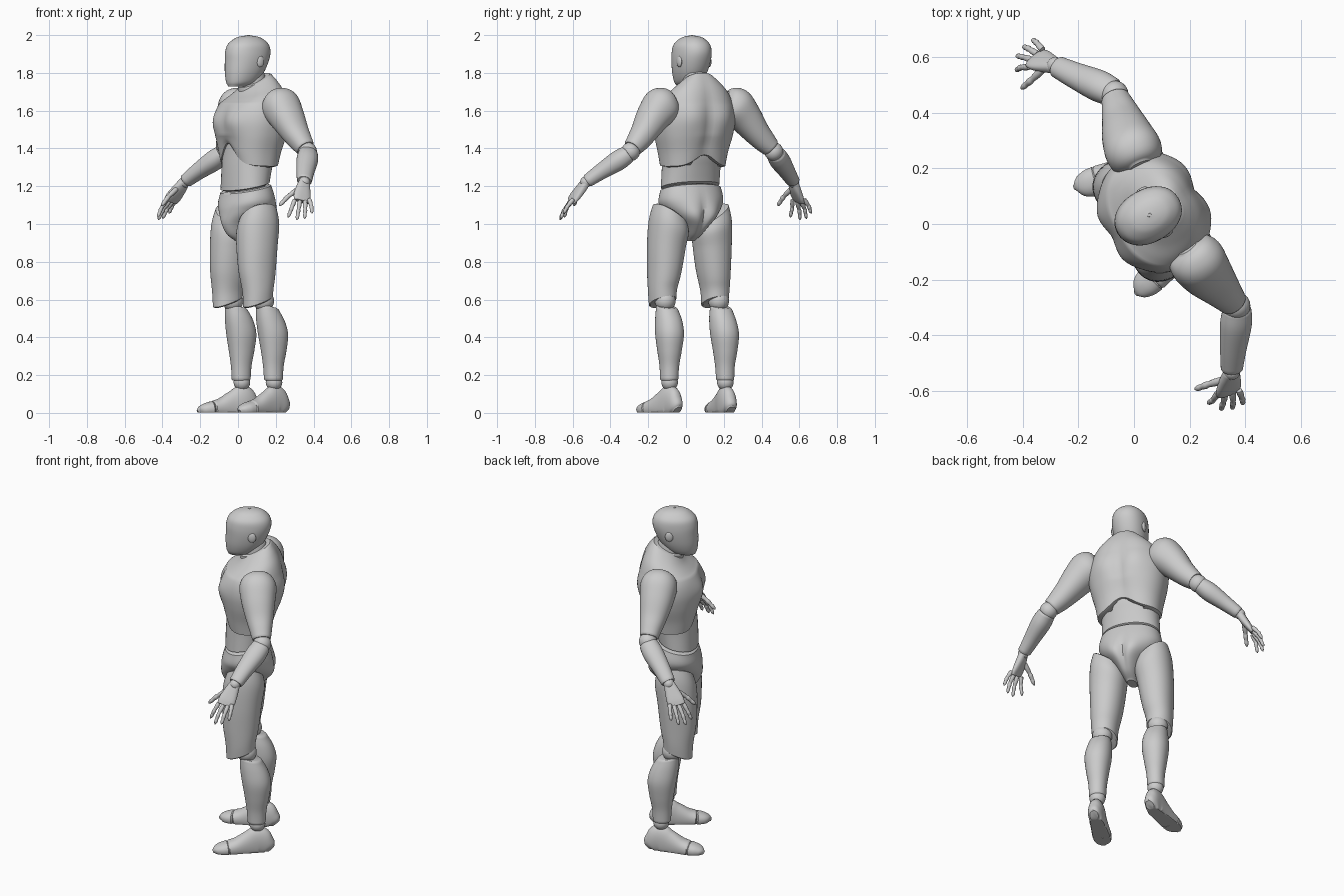
import bpy, bmesh
from math import sin, cos, pi, exp, radians
from mathutils import Vector, Matrix

TURN = radians(-60)          # the figure is modelled facing -y, then turned


def finish(name, bm, mirror, angle=40):
    bmesh.ops.recalc_face_normals(bm, faces=bm.faces)
    me = bpy.data.meshes.new(name)
    bm.to_mesh(me)
    bm.free()
    ob = bpy.data.objects.new(name, me)
    bpy.context.collection.objects.link(ob)
    ob.rotation_euler.z = TURN
    bpy.ops.object.select_all(action='DESELECT')
    ob.select_set(True)
    bpy.context.view_layer.objects.active = ob
    bpy.ops.object.shade_smooth_by_angle(angle=radians(angle))
    if mirror:
        ob.modifiers.new("mirror", 'MIRROR')
    return ob


def spline(keys, steps):
    """Catmull-Rom through rows of numbers."""
    out = []
    for i in range(len(keys) - 1):
        a, b, c, d = (keys[max(i - 1, 0)], keys[i], keys[i + 1], keys[min(i + 2, len(keys) - 1)])
        for s in range(steps):
            t = s / steps
            out.append([q + .5 * t * (r - p + t * (2 * p - 5 * q + 4 * r - w + t * (3 * (q - r) + w - p)))
                        for p, q, r, w in zip(a, b, c, d)])
    return out + [list(keys[-1])]


def loft(name, keys, ref=None, warp=None, n=2.15, sides=40, steps=5, mirror=True):
    """Skin over rings (x, y, z, half width, half depth). No ref: level rings."""
    rows = spline(keys, steps)
    pts = [Vector(r[:3]) for r in rows]
    bm = bmesh.new()
    rings = []
    last = len(rows) - 1

    def ring(i, scale, push):
        t = (pts[min(i + 1, last)] - pts[max(i - 1, 0)]).normalized()
        if ref:
            v = Vector(ref)
            v = (v - t * v.dot(t)).normalized()
            u = v.cross(t)
        else:
            u, v = Vector((1, 0, 0)), Vector((0, 1, 0))
        vs = []
        for k in range(sides):
            c, s = cos(2 * pi * k / sides), sin(2 * pi * k / sides)
            c = abs(c) ** (2 / n) * (1 if c > 0 else -1)
            s = abs(s) ** (2 / n) * (1 if s > 0 else -1)
            p = pts[i] + u * c * rows[i][3] * scale + v * s * rows[i][4] * scale + t * push
            vs.append(bm.verts.new(warp(p) if warp else p))
        rings.append(vs)

    e = min(.006, .3 * rows[0][3])
    ring(0, .9, -e)
    for i in range(last + 1):
        ring(i, 1, 0)
    ring(last, .9, min(.006, .3 * rows[-1][3]))
    for a, b in zip(rings, rings[1:]):
        for k in range(sides):
            j = (k + 1) % sides
            bm.faces.new((a[k], a[j], b[j], b[k]))
    bm.faces.new(rings[0])
    bm.faces.new(rings[-1])
    return finish(name, bm, mirror)


def ball(name, pos, r, scale=(1, 1, 1)):
    bm = bmesh.new()
    m = Matrix.Translation(pos) @ Matrix.Diagonal((*scale, 1))
    bmesh.ops.create_uvsphere(bm, u_segments=28, v_segments=16, radius=r, matrix=m)
    finish(name, bm, True)


def g(d, w):
    return exp(-(d / w) ** 2)


# head, ears, neck
loft("head", [(0, .0, 1.732, .045, .055), (0, .02, 1.752, .066, .083), (0, .038, 1.8, .084, .106),
              (0, .053, 1.86, .094, .12), (0, .06, 1.91, .095, .125), (0, .062, 1.95, .087, .113),
              (0, .064, 1.98, .06, .08), (0, .064, 1.993, .034, .046), (0, .064, 1.998, .006, .008)],
     mirror=False)
ball("ear", (.09, .085, 1.86), .03, (.35, .75, 1))
loft("neck", [(0, .105, 1.66, .075, .075), (0, .095, 1.74, .066, .07), (0, .085, 1.8, .06, .066)], mirror=False)


def collar_tilt(p):
    p.z += .35 * (p.y - .09)
    return p


loft("neck_ring", [(0, .095, 1.728, .078, .08), (0, .092, 1.748, .075, .078)], warp=collar_tilt, mirror=False)


# chest shell with chest muscles, spine groove, arched hem
def chest_shape(p):
    front = p.y < .08
    if front:
        p.y -= .022 * g(abs(p.x) - .09, .07) * g(p.z - 1.545, .07)
    else:
        p.y += .012 * g(abs(p.x) - .1, .06) * g(p.z - 1.58, .09)
        p.y -= .014 * g(p.x, .03) * g(p.z - 1.5, .16)
    if p.z > 1.64:
        p.z += (p.z - 1.64) * 4 * (p.y - .11)
    if p.z < 1.47:
        t = (1.47 - p.z) / .16
        p.z += t * (.12 * g(p.x, .09) if front else .06 * g(p.x, .08))
    return p


loft("chest", [(0, .07, 1.305, .178, .132), (0, .072, 1.38, .19, .148), (0, .08, 1.47, .212, .166),
               (0, .087, 1.55, .222, .173), (0, .092, 1.62, .212, .163), (0, .1, 1.68, .18, .138),
               (0, .108, 1.725, .13, .104), (0, .108, 1.76, .085, .078)],
     warp=chest_shape, sides=72, steps=6, n=2.3, mirror=False)


# abdomen and pelvis
def waist_tilt(p):
    p.z += .22 * (p.y - .06) * max(0, min(1, (1.34 - p.z) / .12))
    return p


loft("abdomen", [(0, .043, 1.205, .165, .112), (0, .055, 1.3, .163, .12), (0, .068, 1.38, .168, .125),
                 (0, .075, 1.46, .17, .125)], warp=waist_tilt, mirror=False)
loft("waist_core", [(0, .045, 1.15, .14, .09), (0, .045, 1.25, .14, .09)], mirror=False)


def pelvis_shape(p):
    if p.y > .06:
        p.y += .022 * g(abs(p.x) - .065, .05) * g(p.z - 1.03, .07)
        p.y -= .012 * g(p.x, .018) * g(p.z - 1.02, .09)
    p.z += .22 * (p.y - .06) * max(0, min(1, (p.z - 1.08) / .1))
    return p


loft("pelvis", [(0, .03, .915, .028, .05), (0, .035, .945, .046, .098), (0, .045, 1.0, .08, .135),
                (0, .052, 1.06, .142, .143), (0, .052, 1.12, .178, .136), (0, .047, 1.188, .17, .116)],
     warp=pelvis_shape, sides=64, mirror=False)


# legs
def thigh_cut(p):
    if p.z > .88:
        p.z += (p.z - .88) * 4 * (p.x - .13)
    if p.z < .7:
        p.z += (.7 - p.z) * 3.2 * (p.y - .02)
    return p


loft("thigh", [(.16, .03, .585, .068, .08), (.16, .03, .65, .073, .084), (.15, .03, .75, .086, .1),
               (.14, .035, .88, .098, .11), (.132, .045, .98, .1, .115), (.125, .05, 1.05, .088, .1)],
     warp=thigh_cut)
ball("knee_joint", (.163, .063, .592), .055)


def shin_cut(p):
    if p.z > .48:
        p.z += (p.z - .48) * 2.5 * (.09 - p.y)
    return p


loft("shin", [(.171, .118, .178, .046, .05), (.17, .118, .25, .05, .055), (.17, .12, .33, .062, .068),
              (.168, .117, .42, .073, .08), (.165, .1, .5, .067, .074), (.165, .085, .555, .055, .06)],
     warp=shin_cut)
ball("ankle_joint", (.17, .122, .162), .044)


def flat_sole(p):
    p.z = max(p.z, 0.002)
    return p


def foot_part(name, rows):
    loft(name, [(x, y, h * .35, w, h * .65) for x, y, w, h in rows], ref=(0, 0, 1), warp=flat_sole, n=2.2)


foot_part("foot", [(.164, .19, .026, .05), (.166, .175, .038, .09), (.17, .13, .045, .145), (.181, .075, .046, .118),
                   (.193, .01, .05, .08), (.2, -.03, .053, .066)])
foot_part("toes", [(.202, -.042, .053, .062), (.21, -.075, .048, .052), (.217, -.1, .034, .038),
                   (.22, -.115, .012, .02)])

# arms
Y = (0, 1, 0)
loft("upper_arm", [(.17, .125, 1.668, .04, .045), (.188, .127, 1.657, .08, .083), (.225, .13, 1.625, .1, .102),
                   (.28, .137, 1.566, .088, .094), (.34, .15, 1.49, .07, .076), (.385, .16, 1.44, .06, .062),
                   (.42, .167, 1.405, .05, .052)], ref=Y)
ball("elbow_joint", (.438, .172, 1.383), .05)
loft("forearm", [(.452, .167, 1.37, .046, .052), (.495, .137, 1.335, .052, .057), (.565, .086, 1.28, .042, .048),
                 (.625, .045, 1.23, .034, .04)], ref=Y)
ball("wrist_joint", (.635, .039, 1.222), .03)

# hands
loft("palm", [(.637, .036, 1.218, .022, .031), (.655, .02, 1.185, .022, .04), (.68, .0, 1.145, .018, .048),
              (.694, -.01, 1.122, .013, .045)], ref=Y, n=2.5)
fingers = {"index": ((.678, -.046, 1.125), (.69, -.07, 1.085), (.69, -.09, 1.04)),
           "middle": ((.693, -.022, 1.118), (.718, -.045, 1.075), (.733, -.062, 1.026)),
           "ring": ((.703, .004, 1.118), (.733, -.012, 1.078), (.75, -.025, 1.033)),
           "little": ((.708, .028, 1.128), (.737, .023, 1.095), (.755, .016, 1.06)),
           "thumb": ((.645, -.005, 1.185), (.632, -.06, 1.145), (.624, -.104, 1.1))}
for name, (a, b, c) in fingers.items():
    r = .0125 if name == "thumb" else .0108
    a, b, c = Vector(a), Vector(b), Vector(c)
    tip = c + (c - b).normalized() * .005
    rows = [(a, 1.05), (a.lerp(b, .5), 1.1), (a.lerp(b, .92), .85), (b.lerp(c, .15), 1.05), (b.lerp(c, .5), .82),
            (b.lerp(c, .7), .9), (b.lerp(c, .92), .7), (tip, .2)]
    loft(name + "_finger", [(*p, k * r, k * r) for p, k in rows], ref=Y, n=2, sides=14, steps=3)
